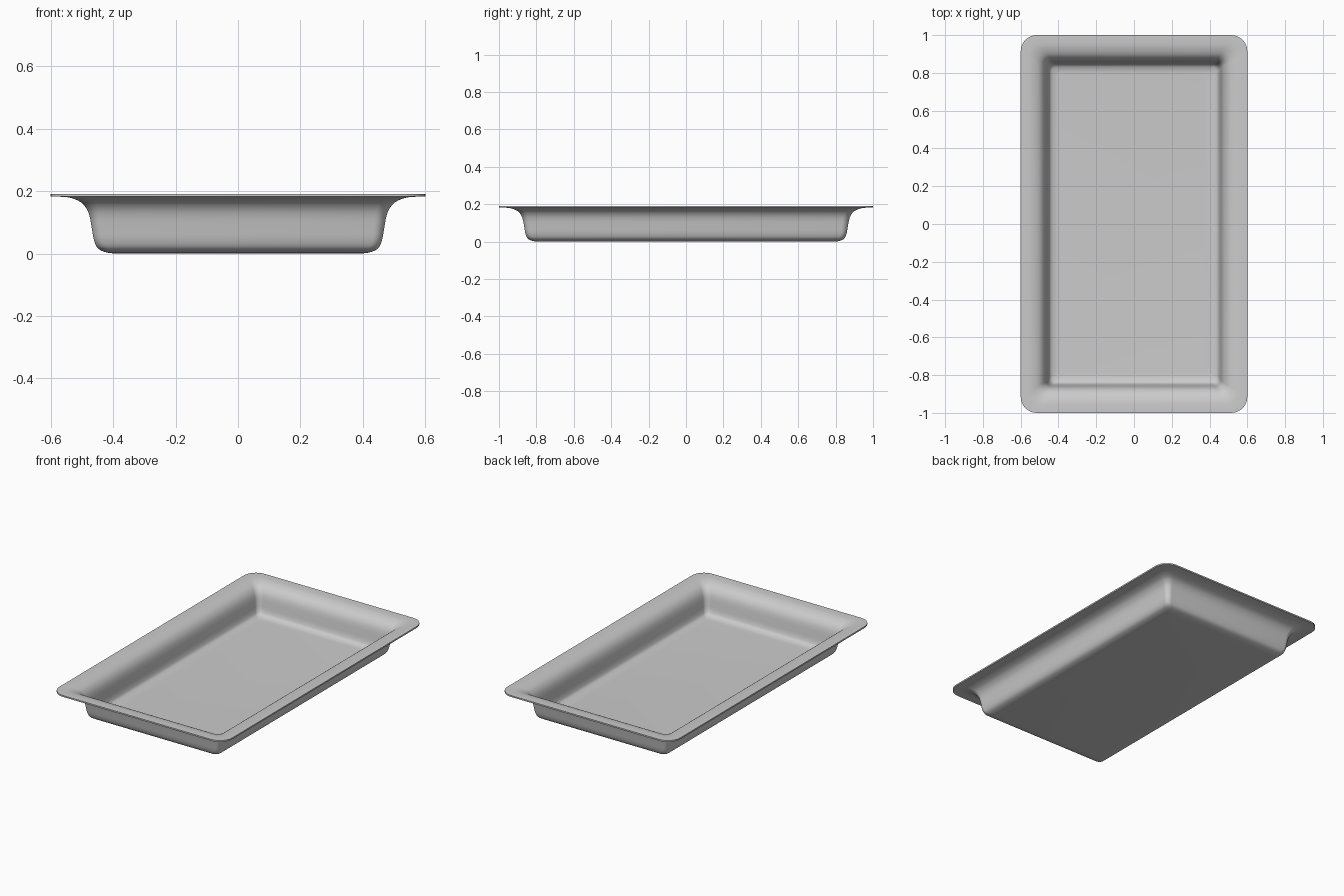
import bpy, bmesh, math
from mathutils import Vector

if "Cube" in bpy.data.objects:
    bpy.data.objects.remove(bpy.data.objects["Cube"])

THICK = 0.009      # sheet thickness
LONG = 0.397       # extra half length in y compared with x
SUB = 4            # samples per profile span
ARC = 8            # segments per rounded corner

# Underside section, floor to rim: (half width, height)
section = [Vector(p) for p in [
    (0.39, 0.0), (0.42, 0.003), (0.448, 0.016), (0.461, 0.042), (0.468, 0.08),
    (0.475, 0.118), (0.486, 0.145), (0.506, 0.166), (0.54, 0.179),
    (0.575, 0.182), (0.60, 0.182)]]


def smooth_path(pts):
    """Catmull-Rom sampling of an open path."""
    ext = [pts[0] * 2 - pts[1]] + pts + [pts[-1] * 2 - pts[-2]]
    out = []
    for a, b, c, d in zip(ext, ext[1:], ext[2:], ext[3:]):
        for i in range(SUB):
            t = i / SUB
            out.append(0.5 * (2 * b + (c - a) * t + (2 * a - 5 * b + 4 * c - d) * t * t
                              + (3 * b - a - 3 * c + d) * t ** 3))
    return out + [pts[-1]]


def offset_path(pts, dist):
    """Shift a path to its left, giving the inner face of the sheet."""
    out = []
    for i, p in enumerate(pts):
        t = (pts[min(i + 1, len(pts) - 1)] - pts[max(i - 1, 0)]).normalized()
        out.append(p + Vector((-t.y, t.x)) * dist)
    out[-1].x = pts[-1].x
    return out


def ring(bm, hx, z):
    """Rounded rectangle loop; corners grow rounder towards the rim."""
    k = min(1, max(0, (hx - 0.46) / 0.14))
    r = 0.03 + 0.055 * k
    hy = hx + LONG + 0.003 * k
    verts = []
    for q, (sx, sy) in enumerate([(1, 1), (-1, 1), (-1, -1), (1, -1)]):
        for i in range(ARC + 1):
            a = (q + i / ARC) * math.pi / 2
            verts.append(bm.verts.new((sx * (hx - r) + r * math.cos(a),
                                       sy * (hy - r) + r * math.sin(a), z)))
    return verts


# Tray: one closed sheet lofted from underside to rim to inside
under = smooth_path(section)
inside = offset_path(under, THICK)
bm = bmesh.new()
rings = [ring(bm, p.x, p.y) for p in under + inside[::-1]]
for lo, hi in zip(rings, rings[1:]):
    n = len(lo)
    for i in range(n):
        j = (i + 1) % n
        bm.faces.new((lo[i], lo[j], hi[j], hi[i]))
bm.faces.new(rings[0][::-1])
bm.faces.new(rings[-1])
bmesh.ops.recalc_face_normals(bm, faces=bm.faces[:])
mesh = bpy.data.meshes.new("tray")
bm.to_mesh(mesh)
bm.free()

tray = bpy.data.objects.new("tray", mesh)
bpy.context.collection.objects.link(tray)
grey = bpy.data.materials.new("light grey")
grey.diffuse_color = (0.6, 0.6, 0.6, 1)
grey.use_nodes = True
grey.node_tree.nodes["Principled BSDF"].inputs["Base Color"].default_value = grey.diffuse_color
mesh.materials.append(grey)

bpy.context.view_layer.objects.active = tray
tray.select_set(True)
bpy.ops.object.shade_smooth_by_angle(angle=math.radians(40))
